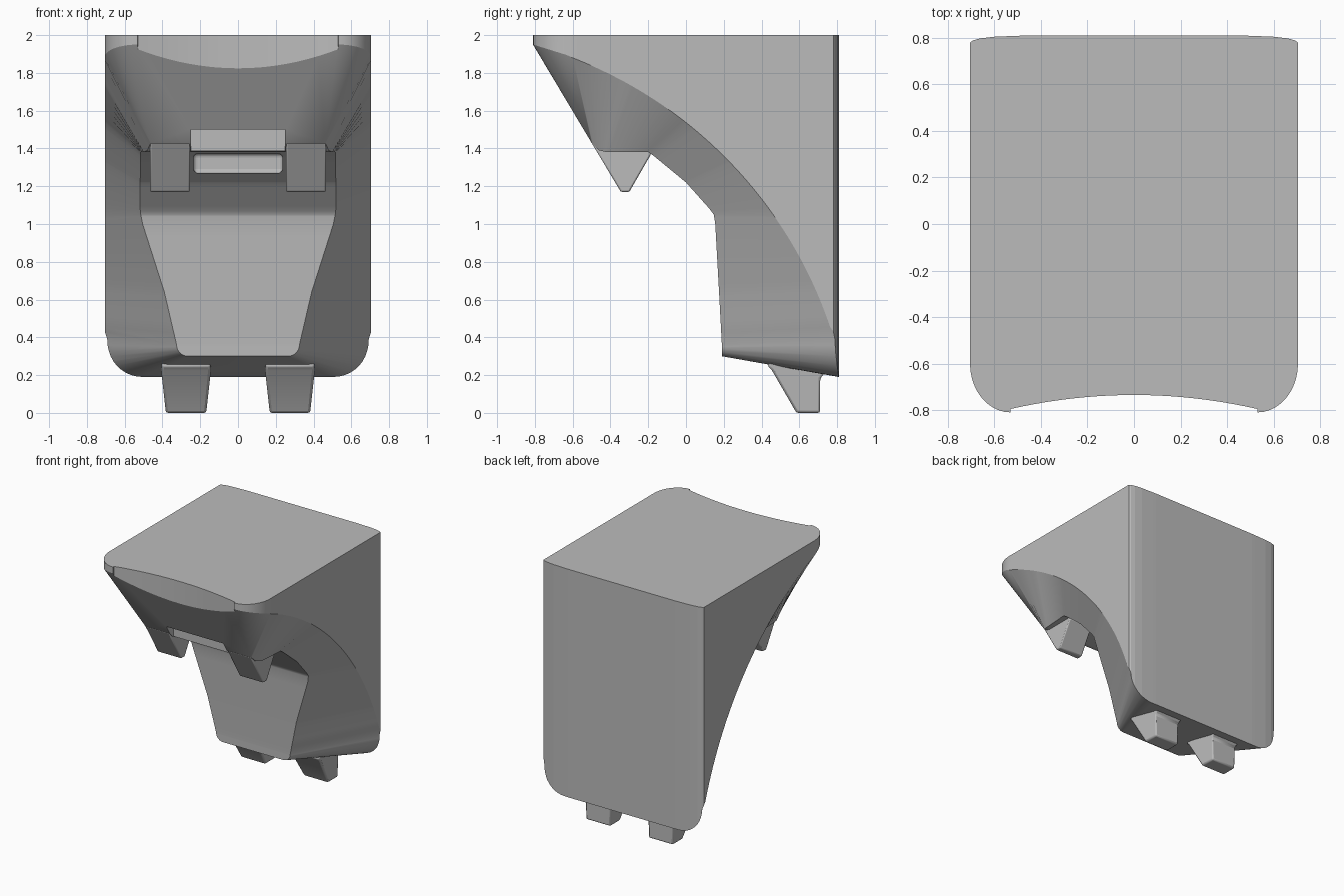
import bpy, bmesh
from math import sin, cos, radians, pi

if "Cube" in bpy.data.objects:
    bpy.data.objects.remove(bpy.data.objects["Cube"])

grey = bpy.data.materials.new("plain_grey")
grey.use_nodes = True
grey.diffuse_color = (0.5, 0.5, 0.5, 1)
grey.node_tree.nodes["Principled BSDF"].inputs["Base Color"].default_value = (0.5, 0.5, 0.5, 1)


def make(name, verts, faces):
    mesh = bpy.data.meshes.new(name)
    mesh.from_pydata(verts, [], faces)
    bm = bmesh.new()
    bm.from_mesh(mesh)
    bmesh.ops.remove_doubles(bm, verts=bm.verts, dist=1e-5)
    bmesh.ops.recalc_face_normals(bm, faces=bm.faces)
    bm.to_mesh(mesh)
    bm.free()
    mesh.materials.append(grey)
    ob = bpy.data.objects.new(name, mesh)
    bpy.context.collection.objects.link(ob)
    return ob


def prism(name, outline, lo, hi, axis):
    """Extrude a 2D outline along x (axis 0) or z (axis 2)."""
    put = (lambda p, h: (h, *p)) if axis == 0 else (lambda p, h: (*p, h))
    n = len(outline)
    verts = [put(p, lo) for p in outline] + [put(p, hi) for p in outline]
    sides = [(i, (i + 1) % n, n + (i + 1) % n, n + i) for i in range(n)]
    return make(name, verts, [tuple(range(n)), tuple(range(n, 2 * n))] + sides)


def bevel(ob, width, segments=3):
    mod = ob.modifiers.new("round", "BEVEL")
    mod.width, mod.segments = width, segments
    mod.limit_method = "ANGLE"


def cut(ob, cutter, operation):
    mod = ob.modifiers.new("cut", "BOOLEAN")
    mod.object, mod.operation, mod.solver = cutter, operation, "EXACT"
    cutter.hide_render = True
    cutter.hide_set(True)


def smooth(ob, angle):
    bpy.ops.object.select_all(action="DESELECT")
    ob.select_set(True)
    bpy.context.view_layer.objects.active = ob
    bpy.ops.object.shade_smooth_by_angle(angle=radians(angle))


# Inner edge of the hollowed front: sweep angle, then x, y, z
INNER = [(68.8, .462, -.5, 1.43), (65, .48, -.46, 1.39), (60.6, .5, -.42, 1.38),
         (51.7, .515, -.2, 1.38), (50.5, .515, -.17, 1.36), (44, .518, 0, 1.22),
         (37, .518, .125, 1.08), (35, .515, .147, 1.05), (33, .505, .155, 1.0),
         (24, .39, .175, .64), (17, .325, .19, .36)]


def inner(a):
    for (a0, *p), (a1, *q) in zip(INNER, INNER[1:]):
        if a >= a1:
            t = (a0 - a) / (a0 - a1)
            return tuple(u + (v - u) * t for u, v in zip(p, q))
    return tuple(INNER[-1][1:])


def sweep(a):
    return -1.44 + 2.325 * cos(radians(a)), -.288 + 2.325 * sin(radians(a))


# Stations pair a point on the outer rim with one on the inner edge
outer_pts, inner_pts = [], []
for i in range(10):                       # rounded front corner
    b = pi / 2 * i / 10
    y = -.6 - .21 * cos(b)
    outer_pts.append((.53 + .175 * sin(b), y, 1.95 - .065 * (y + .81) / .21))
    inner_pts.append(INNER[0][1:])
knots = sorted({k[0] for k in INNER} | {17 + i * 1.6 for i in range(33)}, reverse=True)
for a in knots:                           # side sweep
    outer_pts.append((.705, *sweep(a)))
    inner_pts.append(inner(a))
wall_end = len(outer_pts) - 1
outer_pts[wall_end] = (.705, .81, .39)
for i in range(1, 11):                    # rounded lower corner
    b = pi / 2 * i / 10
    outer_pts.append((.505 + .2 * cos(b), .81, .39 - .2 * sin(b)))
    inner_pts.append((.265 + .06 * cos(b), .19, .36 - .06 * sin(b)))

# Body: right and left halves of the loft, closed by top, back and centre strip
n = len(outer_pts)
half = outer_pts + inner_pts + [(x, y, 2) for x, y, z in outer_pts[:wall_end + 1]]
m = len(half)
verts = half + [(-x, y, z) for x, y, z in half]
faces = []
for i in range(n - 1):
    for o in (0, m):
        faces.append((o + i, o + i + 1, o + n + i + 1, o + n + i))
        if i < wall_end:
            faces.append((o + i, o + i + 1, o + 2 * n + i + 1, o + 2 * n + i))
    if inner_pts[i] != inner_pts[i + 1]:
        faces.append((n + i, n + i + 1, m + n + i + 1, m + n + i))
top = list(range(2 * n, m))
faces.append(tuple(top + [m + t for t in reversed(top)]))
rim = list(range(wall_end, n))
faces.append(tuple([m - 1] + rim + [m + r for r in reversed(rim)] + [2 * m - 1]))
faces.append((0, m, m + n, n))                                # sloped front
faces.append((0, m, m + 2 * n, 2 * n))                        # front lip
faces.append((n - 1, m + n - 1, m + 2 * n - 1, 2 * n - 1))    # underside
body = make("body", verts, faces)

# Plan outline: scooped front edge and softened back corners
side = [(.53, -.795), (.535, -.85), (.72, -.85), (.72, .7), (.705, .78), (.69, .79),
        (.66, .798), (.6, .805), (.5, .809), (.4, .812)]
scoop = [(.53 * k / 10, -.735 - .06 * (k / 10) ** 2) for k in range(-9, 10)]
plan = prism("plan_cutter", scoop + side + [(-x, y) for x, y in reversed(side)], -.1, 2.1, 2)
cut(body, plan, "INTERSECT")

# Notch between the upper teeth, and the slot behind it
notch = prism("notch_cutter", [(-.7, 1.2), (-.45, 1.2), (-.45, 1.5), (-.7, 1.5)], -.25, .25, 0)
cut(body, notch, "DIFFERENCE")
slot = prism("slot_cutter", [(-.4, 1.27), (.02, 1.27), (.02, 1.372), (-.4, 1.372)], -.235, .235, 0)
bevel(slot, .02)
cut(body, slot, "DIFFERENCE")
smooth(body, 28)

# Teeth: two under the front lip, two under the base
UPPER = [(-.5, 1.43), (-.345, 1.17), (-.3, 1.17), (-.185, 1.37), (-.22, 1.45), (-.46, 1.45)]
LOWER = [(.43, .25), (.455, .225), (.585, 0), (.71, 0), (.71, .18), (.74, .22), (.7, .28), (.46, .28)]
for s, word in ((1, "left"), (-1, "right")):
    tooth = prism("upper_tooth_" + word, UPPER, s * .255, s * .465, 0)
    bevel(tooth, .008, 2)
    smooth(tooth, 35)
    foot = prism("lower_tooth_" + word, LOWER, s * .16, s * .39, 0)
    for v in foot.data.vertices:          # narrow towards the tip
        if v.co.z < .1:
            v.co.x = s * .275 + (v.co.x - s * .275) * .93
        elif v.co.z > .21:
            v.co.x = s * .275 + (v.co.x - s * .275) * 1.12
    bevel(foot, .012, 2)
    smooth(foot, 35)
